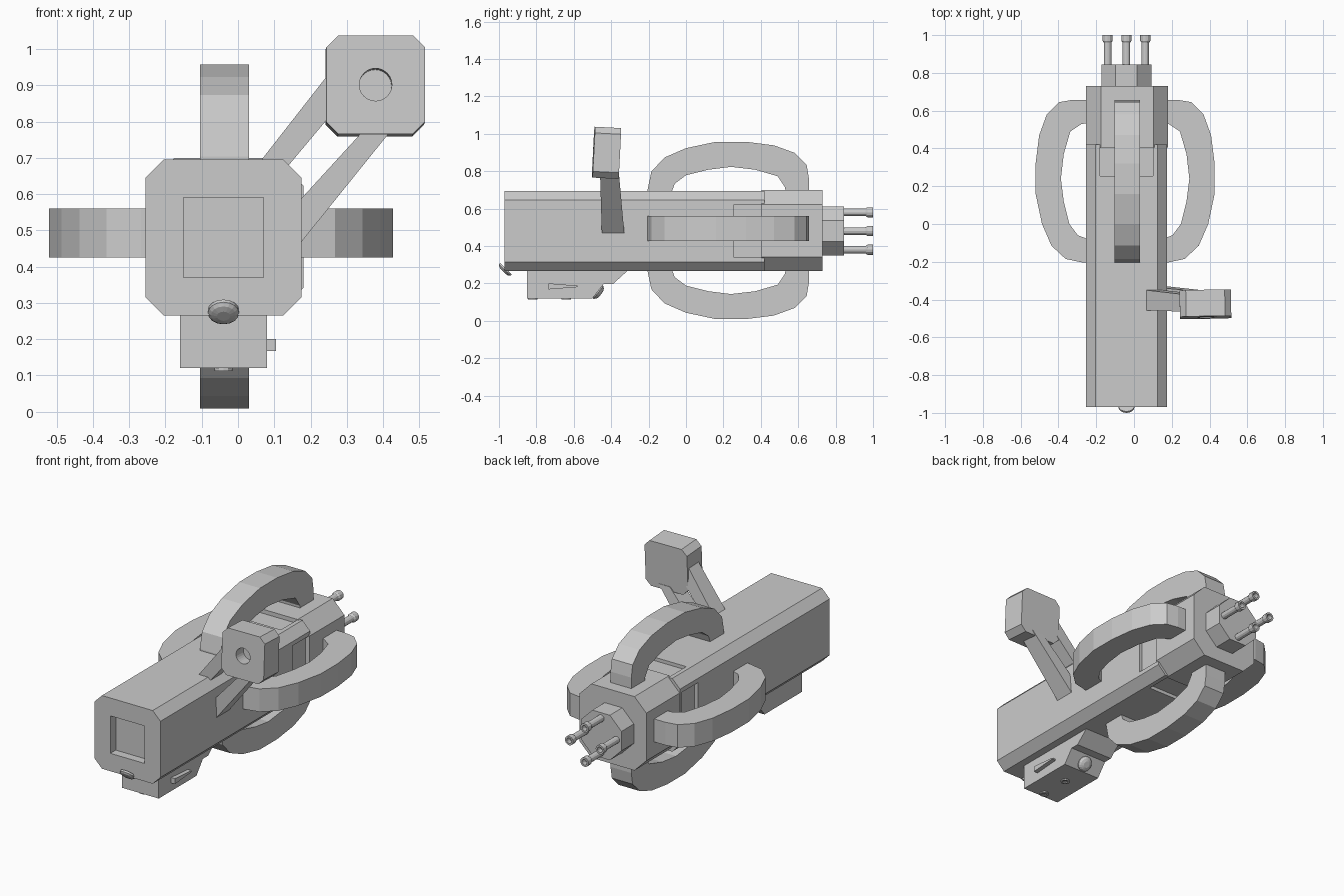
import bpy, bmesh, math
from mathutils import Vector, Matrix

cube = bpy.data.objects.get("Cube")
if cube:
    bpy.data.objects.remove(cube, do_unlink=True)

grey = bpy.data.materials.new("plain grey")
grey.use_nodes = True
grey.diffuse_color = (0.6, 0.6, 0.6, 1)
grey.node_tree.nodes["Principled BSDF"].inputs["Base Color"].default_value = (0.6, 0.6, 0.6, 1)

CX, CZ = -0.04, 0.48   # long axis of the body


def finish(name, bm):
    bmesh.ops.recalc_face_normals(bm, faces=bm.faces)
    me = bpy.data.meshes.new(name)
    bm.to_mesh(me)
    bm.free()
    me.materials.append(grey)
    ob = bpy.data.objects.new(name, me)
    bpy.context.collection.objects.link(ob)
    return ob


def loft(name, *rings, matrix=None):
    """Join equal rings of points and cap both ends."""
    bm = bmesh.new()
    vs = [[bm.verts.new(p) for p in r] for r in rings]
    n = len(vs[0])
    for a, b in zip(vs, vs[1:]):
        for i in range(n):
            j = (i + 1) % n
            bm.faces.new((a[i], a[j], b[j], b[i]))
    bm.faces.new(vs[0])
    bm.faces.new(vs[-1])
    if matrix:
        bm.transform(matrix)
    return finish(name, bm)


def chamfered(half, cut, y, cx=0, cz=0):
    """Square ring with cut corners in the xz plane."""
    k = half - cut
    pts = [(half, -k), (half, k), (k, half), (-k, half),
           (-half, k), (-half, -k), (-k, -half), (k, -half)]
    return [(cx + a, y, cz + b) for a, b in pts]


def box(name, lo, hi):
    ring = lambda y: [(lo[0], y, lo[2]), (hi[0], y, lo[2]), (hi[0], y, hi[2]), (lo[0], y, hi[2])]
    return loft(name, ring(lo[1]), ring(hi[1]))


def disc(name, at, axis, profile, sides=16):
    """Turned part: profile is (radius, distance along axis)."""
    m = Matrix.Translation(at) @ Vector(axis).to_track_quat('Z', 'Y').to_matrix().to_4x4()
    turn = [2 * math.pi * i / sides for i in range(sides)]
    return loft(name, *[[(r * math.cos(t), r * math.sin(t), d) for t in turn]
                        for r, d in profile], matrix=m)


def carve(ob, cutter):
    mod = ob.modifiers.new("carve", 'BOOLEAN')
    mod.operation = 'DIFFERENCE'
    mod.solver = 'EXACT'
    mod.object = cutter
    bpy.context.view_layer.objects.active = ob
    bpy.ops.object.modifier_apply(modifier=mod.name)
    bpy.data.objects.remove(cutter, do_unlink=True)


# Long front casing with square front recess
casing = loft("front_casing", chamfered(0.215, 0.05, -0.97, CX, CZ),
              chamfered(0.215, 0.05, 0.42, CX, CZ))
carve(casing, box("recess_cutter", (CX - 0.11, -1.1, CZ - 0.11), (CX + 0.11, -0.92, CZ + 0.11)))

# Shallow notch in each side at the back of the casing
for i in range(4):
    a = i * math.pi / 2
    ux, uz = round(math.sin(a)), round(math.cos(a))
    c = Vector((CX + ux * 0.225, 0.33, CZ + uz * 0.225))
    h = Vector((0.14 if uz else 0.03, 0.075, 0.14 if ux else 0.03))
    carve(casing, box("notch_cutter", c - h, c + h))

# Rear casing, eight-sided nozzle block
loft("rear_casing", chamfered(0.217, 0.077, 0.405, CX + 0.004, CZ + 0.002),
     chamfered(0.217, 0.077, 0.73, CX + 0.004, CZ + 0.002))
loft("nozzle_block", chamfered(0.132, 0.075, 0.72, CX, CZ), chamfered(0.132, 0.075, 0.845, CX, CZ))

# Four thin nozzles with hollow flared tips
for i in range(4):
    a = i * math.pi / 2
    disc("nozzle_%d" % (i + 1), (CX + 0.1 * math.sin(a), 0.83, CZ + 0.1 * math.cos(a)), (0, 1, 0),
         [(0.02, 0), (0.02, 0.13), (0.027, 0.14), (0.027, 0.17), (0.016, 0.17), (0.016, 0.14)], 12)

# Four curved guard loops around the casing
outer = [(-0.205, 0.17), (-0.205, 0.22), (-0.185, 0.315), (-0.115, 0.39), (0, 0.44),
         (0.16, 0.474), (0.32, 0.474), (0.47, 0.455), (0.58, 0.415), (0.645, 0.35),
         (0.657, 0.28), (0.657, 0.17)]
inner = [(0.535, 0.17), (0.53, 0.23), (0.49, 0.29), (0.37, 0.325), (0.24, 0.34),
         (0.12, 0.325), (0, 0.295), (-0.06, 0.25), (-0.09, 0.17)]
for i, side in enumerate(("top", "left", "bottom", "right")):
    off = (0.01, -0.01, -0.01, 0.01)[i]
    m = Matrix.Translation((-0.047, 0, 0.483)) @ Matrix.Rotation(i * math.pi / 2, 4, 'Y')
    loft(side + "_guard_loop", *[[(off + s * 0.0675, y, r) for y, r in outer + inner]
                                 for s in (-1, 1)], matrix=m)

# Control box under the casing, sloped at the back
under = [(-0.85, 0.3), (-0.85, 0.12), (-0.5, 0.12), (-0.44, 0.197), (-0.39, 0.197),
         (-0.315, 0.265), (-0.315, 0.3)]
loft("under_box", *[[(x, y, z) for y, z in under] for x in (-0.16, 0.08)])
wedge = [(-0.735, 0.2), (-0.735, 0.168), (-0.58, 0.18), (-0.58, 0.188)]
loft("side_lever", *[[(x, y, z) for y, z in wedge] for x in (0.07, 0.105)])

# Knobs and screws
dome = [(0.043, -0.01), (0.043, 0.005), (0.034, 0.016), (0.018, 0.022)]
disc("front_knob", (CX, -0.967, 0.274), (0, -0.7, -0.7), [(r, d * 0.7) for r, d in dome])
disc("rear_knob", (CX, -0.472, 0.155), (0, 0.8, -0.6), dome)
for y in (-0.82, -0.64):
    disc("under_screw", (CX, y, 0.125), (0, 0, -1),
         [(0.025, 0), (0.025, 0.012), (0.014, 0.012), (0.014, 0.006)], 12)

# Two struts carrying the sight
struts = {"upper_strut": [(0.03, 0.65), (0.115, 0.65), (0.27, 0.835), (0.27, 0.957)],
          "lower_strut": [(0.14, 0.55), (0.14, 0.425), (0.43, 0.785), (0.355, 0.785)]}
for name, pts in struts.items():
    lean = lambda z: -0.33 - 0.09 * (z - 0.47)
    loft(name, [(x, lean(z) - 0.12 + 0.06 * (z - 0.47), z) for x, z in pts],
         [(x, lean(z), z) for x, z in pts])

# Sight block with round eyepiece hole
sight = loft("sight_block", chamfered(0.136, 0.033, -0.07), chamfered(0.136, 0.033, 0.07))
carve(sight, disc("hole_cutter", (0, -0.1, 0), (0, 1, 0), [(0.045, 0), (0.045, 0.1)], 24))
sight.data.transform(Matrix.Translation((0.378, -0.425, 0.898))
                     @ Matrix.Rotation(math.radians(-3), 4, 'X')
                     @ Matrix.Rotation(math.radians(1), 4, 'Z'))
